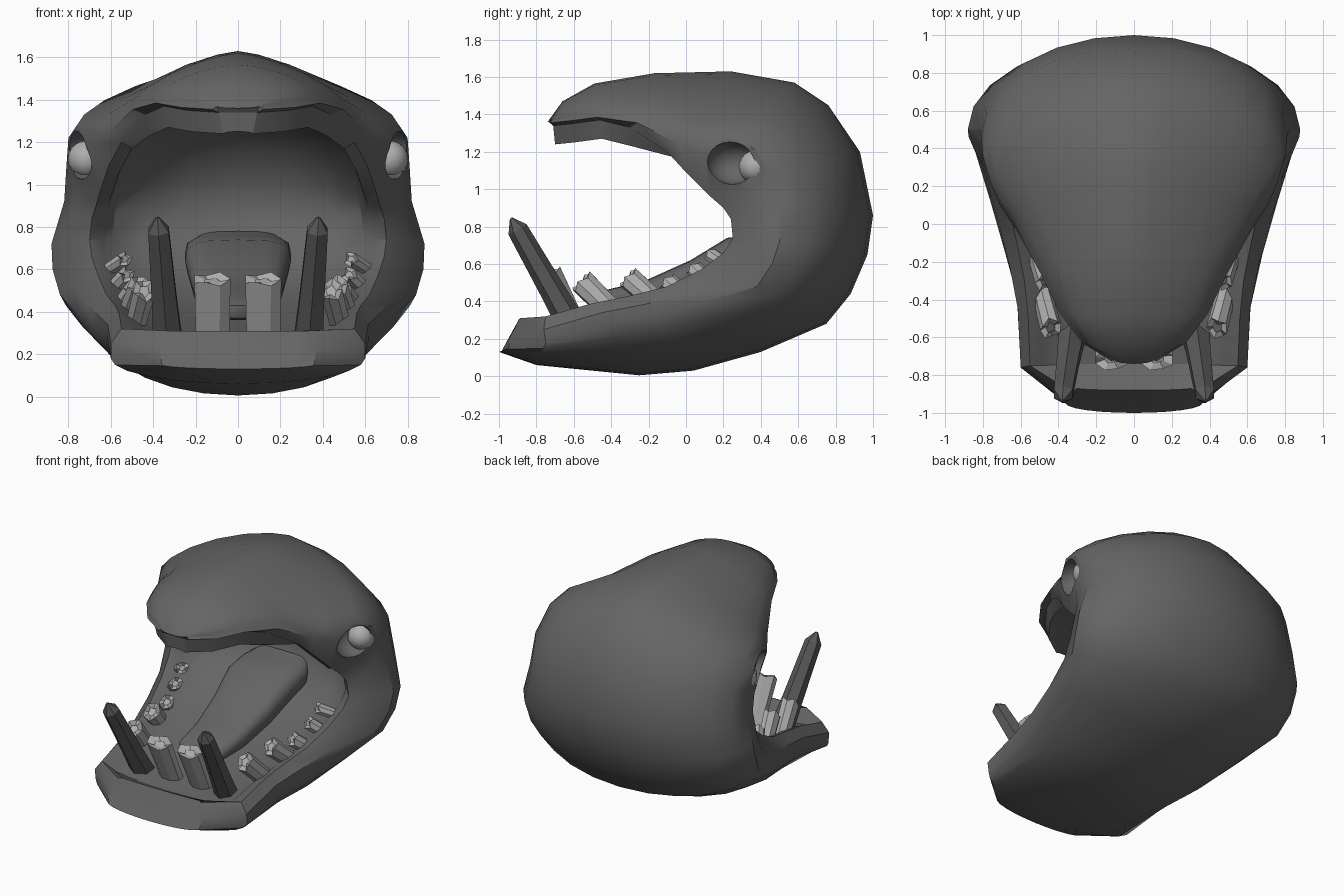
import bpy, bmesh, math
from mathutils import Vector

if "Cube" in bpy.data.objects:
    bpy.data.objects.remove(bpy.data.objects["Cube"])

def material(name, v):
    m = bpy.data.materials.new(name)
    m.diffuse_color = (v, v, v, 1)
    m.use_nodes = True
    m.node_tree.nodes["Principled BSDF"].inputs["Base Color"].default_value = m.diffuse_color
    return m

skin = material("skin", 0.13)
ivory = material("ivory", 0.42)
tusk_mat = material("tusk_grey", 0.10)

def loft(name, rings, mat, angle=None):
    """Skin equal-length closed rings and cap both ends."""
    bm = bmesh.new()
    vs = [[bm.verts.new(p) for p in r] for r in rings]
    n = len(rings[0])
    for a, b in zip(vs, vs[1:]):
        for i in range(n):
            j = (i + 1) % n
            bm.faces.new((a[i], a[j], b[j], b[i]))
    bm.faces.new(vs[0])
    bm.faces.new(vs[-1])
    bmesh.ops.recalc_face_normals(bm, faces=bm.faces)
    me = bpy.data.meshes.new(name)
    bm.to_mesh(me)
    bm.free()
    me.materials.append(mat)
    ob = bpy.data.objects.new(name, me)
    bpy.context.collection.objects.link(ob)
    return smooth(ob, angle)

def smooth(ob, angle):
    if angle:
        bpy.ops.object.select_all(action='DESELECT')
        ob.select_set(True)
        bpy.context.view_layer.objects.active = ob
        bpy.ops.object.shade_smooth_by_angle(angle=math.radians(angle))
    return ob

# Head: a C-shaped loft running from upper lip, round the back, to lower lip
outer_mid = [(-.74, 1.36), (-.66, 1.47), (-.49, 1.565), (-.17, 1.62), (.24, 1.63), (.58, 1.57),
             (.76, 1.45), (.93, 1.20), (1.0, .86), (.97, .65), (.88, .44), (.75, .28),
             (.40, .13), (.04, .03), (-.25, .005), (-.80, .06), (-1.0, .13)]
side = [(.10, -.72, 1.37), (.26, -.63, 1.38), (.38, -.47, 1.40), (.50, -.20, 1.38), (.64, .05, 1.28),
        (.76, .22, 1.28), (.80, .36, 1.22), (.81, .46, 1.08), (.82, .50, .92), (.88, .50, .72),
        (.875, .46, .60), (.84, .38, .48), (.76, .12, .40), (.68, -.16, .33), (.62, -.38, .29),
        (.60, -.75, .18), (.36, -.95, .15)]
lip = [(.09, -.71, 1.34), (.24, -.61, 1.35), (.35, -.46, 1.37), (.44, -.30, 1.33), (.55, -.10, 1.20),
       (.61, .0, 1.09), (.65, .12, .97), (.67, .20, .90), (.69, .24, .84), (.70, .25, .74),
       (.69, .20, .66), (.66, .08, .57), (.62, -.10, .48), (.58, -.30, .43), (.56, -.50, .39),
       (.55, -.75, .32), (.33, -.89, .31)]
inner_mid = [(-.70, 1.25), (-.60, 1.27), (-.44, 1.30), (-.15, 1.34), (.10, 1.34), (.30, 1.28),
             (.45, 1.15), (.52, 1.02), (.55, .90), (.52, .78), (.45, .65), (.30, .52),
             (.05, .42), (-.25, .34), (-.45, .28), (-.74, .24), (-.88, .31)]
sharp = [1, 1.1, 1.2, 1.4, 1.4, 1.3, 1.2] + [1] * 10

def arc(mid, edge, k, n):
    """Superellipse quarter from the centre line out to an edge point."""
    pts = []
    for i in range(n + 1):
        t = math.pi / 2 * i / n
        s, c = math.sin(t) ** k, max(math.cos(t), 0) ** k
        pts.append(Vector((edge[0] * s, edge[1] + (mid[0] - edge[1]) * c,
                           edge[2] + (mid[1] - edge[2]) * c)))
    return pts

rings = []
for i, (o, s, l, m, k) in enumerate(zip(outer_mid, side, lip, inner_mid, sharp)):
    if i < 4:
        off = (-.02, .01, -.10)
    elif i < 7:
        off = (-.05, .04, -.03)
    elif i < 12:
        off = (-.06, .05, 0)
    else:
        off = (-.07, 0, -.03)
    if i == 16:
        off = (-.03, .02, 0)
    gum = Vector(l) + Vector(off)
    half = arc(o, s, k, 6)
    half.append((Vector(s) + Vector(l)) / 2 + Vector((.025, -.01, 0)))
    half.append(Vector(l))
    half += reversed(arc(m, gum, 1, 4))
    half[0].x = half[-1].x = 0
    rings.append(half + [Vector((-p.x, p.y, p.z)) for p in half[-2:0:-1]])
head = loft("head", rings, skin)

# Eyes, with sockets carved out of the head just in front of them
def ball(name, loc, r, scale=(1, 1, 1)):
    bpy.ops.mesh.primitive_uv_sphere_add(segments=16, ring_count=10, radius=r, location=loc)
    ob = bpy.context.object
    ob.name = name
    ob.scale = scale
    return ob

for sx in (-1, 1):
    cutter = ball("socket_cutter", (sx * .74, .245, 1.14), .125, (1, 1.1, .92))
    cutter.hide_render = True
    mod = head.modifiers.new("socket", 'BOOLEAN')
    mod.operation = 'DIFFERENCE'
    mod.object = cutter
    mod.solver = 'EXACT'
    bpy.context.view_layer.objects.active = head
    bpy.ops.object.modifier_apply(modifier=mod.name)
    bpy.data.objects.remove(cutter)
    eye = ball("eye", (sx * .715, .37, 1.12), .088)
    eye.data.materials.append(ivory)
    smooth(eye, 60)
smooth(head, 32)

# Teeth: straight-sided prisms; the crown ring is zigzag with a sunken middle
def prism_rings(base, top, stations, n, facing=(1, 0, 0), flat=1, jag=0):
    base, top = Vector(base), Vector(top)
    d = (top - base).normalized()
    u = (Vector(facing) - d * d.dot(Vector(facing))).normalized()
    w = d.cross(u)
    out = []
    for t, r in stations:
        z = jag if t > .9 else 0
        ring = []
        for i in range(n):
            a = 2 * math.pi * (i + .5) / n
            ring.append(base.lerp(top, t) + u * r * math.cos(a) + w * r * flat * math.sin(a)
                        + d * (z if i % 2 else 0))
        out.append(ring)
    return out

def mirrored(p, sx):
    return (p[0] * sx, p[1], p[2])

# Cheek teeth: base, top and radius
cheek = [((.49, -.36, .31), (.44, -.55, .50), .07), ((.53, -.12, .36), (.47, -.30, .52), .065),
         ((.57, .01, .41), (.50, -.09, .50), .055), ((.60, .12, .50), (.53, .05, .57), .05),
         ((.61, .21, .60), (.54, .14, .645), .045)]
for sx in (-1, 1):
    for b, t, r in cheek:
        loft("cheek_tooth", prism_rings(mirrored(b, sx), mirrored(t, sx),
             [(0, r * .9), (.97, r), (.93, r * .45)], 8, (0, 1, 0), .8, .025), ivory)
    loft("incisor", prism_rings((sx * .12, -.57, .24), (sx * .12, -.72, .555),
         [(0, .085), (.97, .092), (.92, .04)], 8, (1, 0, 0), .65, .02), ivory)
    # Tusk
    loft("tusk", prism_rings((sx * .33, -.59, .24), (sx * .38, -.935, .845),
         [(0, .08), (.35, .068), (.9, .056), (1, .008)], 6), tusk_mat)

# Tongue: squarish slab rising towards the throat
path = [(-.47, .40, .12, .03), (-.42, .41, .17, .05), (-.2, .44, .19, .07), (.05, .53, .22, .09),
        (.25, .64, .25, .10), (.42, .68, .25, .08), (.52, .72, .2, .06)]
def box_cos(v):
    return math.copysign(abs(v) ** .6, v)
loft("tongue", [[(w * box_cos(math.cos(a)), y - h * .3 * math.sin(a), z + h * box_cos(math.sin(a)))
     for a in (2 * math.pi * i / 16 for i in range(16))] for y, z, w, h in path], skin, 50)
